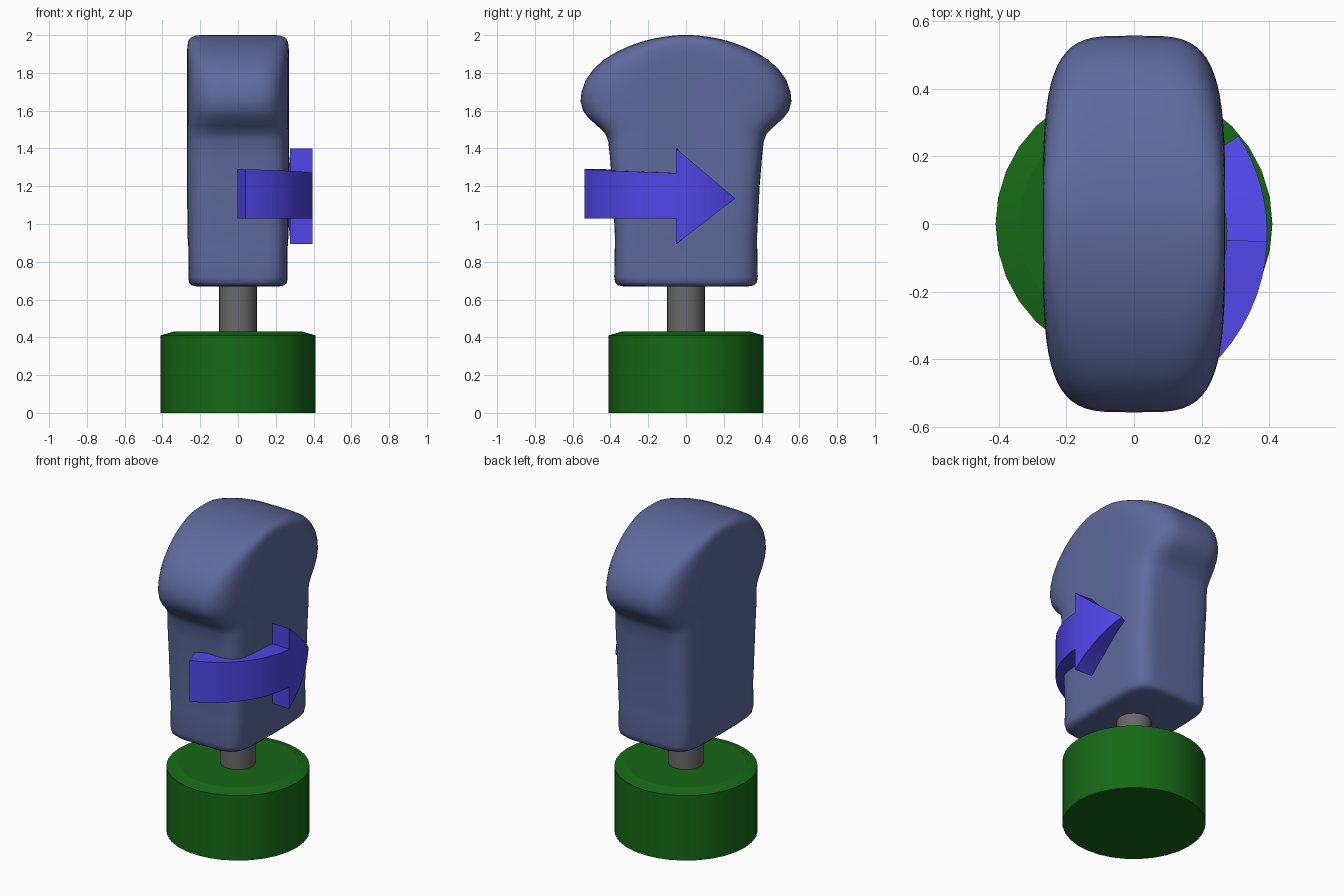
import bpy, bmesh
from math import sin, cos, pi, radians, copysign

if "Cube" in bpy.data.objects:
    bpy.data.objects.remove(bpy.data.objects["Cube"])


def material(name, rgb):
    m = bpy.data.materials.new(name)
    m.diffuse_color = (*rgb, 1)
    m.use_nodes = True
    m.node_tree.nodes["Principled BSDF"].inputs["Base Color"].default_value = m.diffuse_color
    return m


def loft(name, rings, mat, closed=False, angle=30):
    """Skin equal-length vertex rings and cap both ends."""
    bm = bmesh.new()
    loops = [[bm.verts.new(p) for p in r] for r in rings]
    for a, b in zip(loops, loops[1:]):
        n = len(a)
        for i in range(n):
            j = (i + 1) % n
            bm.faces.new((a[i], a[j], b[j], b[i]))
    bm.faces.new(loops[0])
    bm.faces.new(loops[-1])
    bmesh.ops.remove_doubles(bm, verts=bm.verts, dist=1e-5)
    bmesh.ops.recalc_face_normals(bm, faces=bm.faces)
    me = bpy.data.meshes.new(name)
    bm.to_mesh(me)
    bm.free()
    ob = bpy.data.objects.new(name, me)
    bpy.context.collection.objects.link(ob)
    me.materials.append(mat)
    bpy.ops.object.select_all(action='DESELECT')
    ob.select_set(True)
    bpy.context.view_layer.objects.active = ob
    bpy.ops.object.shade_smooth_by_angle(angle=radians(angle))
    return ob


def oval(z, hx, hy, n=2, count=32):
    """Superellipse ring: n=2 is round, larger is boxier."""
    pts = []
    for i in range(count):
        c, s = cos(2 * pi * i / count), sin(2 * pi * i / count)
        pts.append((copysign(abs(c) ** (2 / n), c) * hx,
                    copysign(abs(s) ** (2 / n), s) * hy, z))
    return pts


blue = material("slate_blue", (0.11, 0.145, 0.34))
green = material("green", (0.008, 0.14, 0.008))
violet = material("violet", (0.08, 0.06, 0.8))
grey = material("grey", (0.14, 0.14, 0.14))

# Round base with a shallow bevelled top
loft("base", [oval(z, r, r) for z, r in ((0, .41), (.41, .41), (.43, .34))],
     green, angle=15)

# Shaft
loft("shaft", [oval(z, .1, .1) for z in (.42, .70)], grey)

# Handle: z, half width, half depth, boxiness
profile = [
    (.67, .22, .33, 5), (.675, .245, .36, 5), (.69, .26, .375, 5.5),
    (.72, .262, .38, 6), (.88, .263, .377, 6), (.93, .267, .376, 6),
    (1.2, .27, .39, 6), (1.35, .27, .402, 6), (1.44, .27, .412, 5.5),
    (1.48, .27, .428, 5), (1.52, .27, .47, 4.5), (1.56, .27, .515, 4.2),
    (1.60, .27, .545, 4), (1.65, .27, .558, 4), (1.70, .27, .553, 4),
    (1.76, .27, .532, 4), (1.82, .27, .49, 4), (1.87, .27, .435, 4),
    (1.91, .27, .37, 4), (1.94, .268, .305, 4), (1.965, .264, .235, 4),
    (1.98, .256, .18, 4), (1.99, .245, .125, 4), (1.997, .225, .07, 4),
    (2.0, .2, .035, 4)]
loft("handle", [oval(z, x, y, n, 64) for z, x, y, n in profile],
     blue, angle=60)

# Curved direction arrow wrapped round the right side
CX, CY, R_OUT, R_IN = -.146, -.03, .541, .421
A0, A1, A2 = radians(-70), radians(-2.5), radians(32.5)


def section(a, lo, hi):
    return [(CX + r * cos(a), CY + r * sin(a), z)
            for r, z in ((R_IN, lo), (R_OUT, lo), (R_OUT, hi), (R_IN, hi))]


arrow = [section(A0 + (A1 - A0) * i / 12, 1.03, 1.29 - .02 * i / 12)
         for i in range(13)]
for i in range(9):
    a = A1 + (A2 - A1) * i / 8
    t = (sin(a) - sin(A1)) / (sin(A2) - sin(A1))
    h = max(.254 * (1 - t), .001)
    mid = 1.147 - .012 * t
    arrow.append(section(a, mid - h, mid + h))
loft("turn_arrow", arrow, violet)
